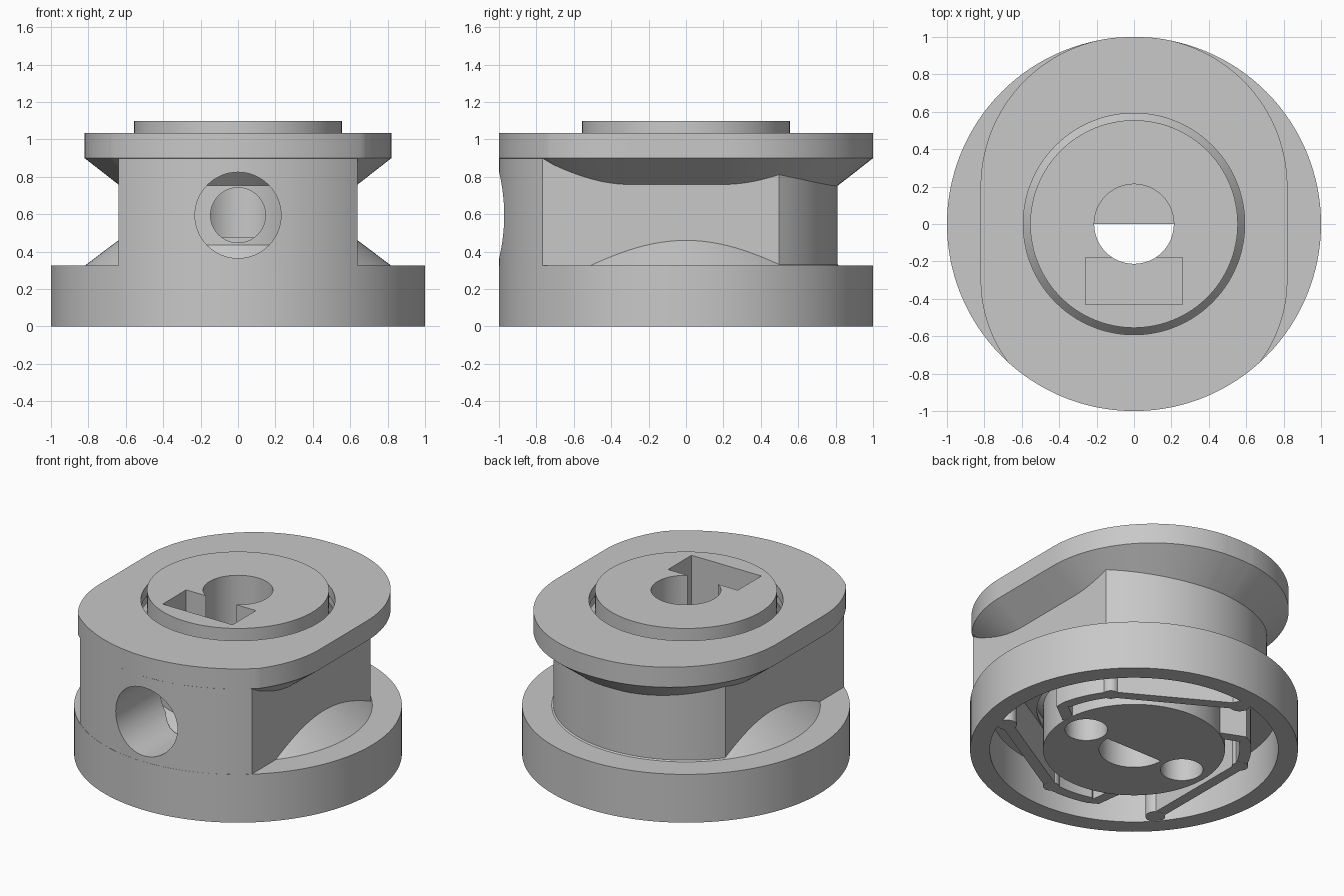
import bpy, bmesh
from math import sin, cos, radians, degrees, acos, asin, pi
from mathutils import Matrix, Vector

cube = bpy.data.objects.get("Cube")
if cube:
    bpy.data.objects.remove(cube, do_unlink=True)

grey = bpy.data.materials.new("light grey")
grey.use_nodes = True
grey.diffuse_color = (0.58, 0.58, 0.58, 1)
grey.node_tree.nodes["Principled BSDF"].inputs["Base Color"].default_value = grey.diffuse_color
SEG = 128


def add(name, bm):
    bmesh.ops.recalc_face_normals(bm, faces=bm.faces)
    mesh = bpy.data.meshes.new(name)
    bm.to_mesh(mesh)
    bm.free()
    mesh.materials.append(grey)
    obj = bpy.data.objects.new(name, mesh)
    bpy.context.collection.objects.link(obj)
    return obj


def loft(name, loops):
    """Join equal loops of 3D points and cap both ends."""
    bm = bmesh.new()
    rings = [[bm.verts.new(p) for p in loop] for loop in loops]
    for a, b in zip(rings, rings[1:]):
        for i in range(len(a)):
            j = (i + 1) % len(a)
            bm.faces.new((a[i], a[j], b[j], b[i]))
    bm.faces.new(rings[0])
    bm.faces.new(rings[-1])
    return add(name, bm)


def prism(name, pts, z0, z1):
    return loft(name, [[(x, y, z) for x, y in pts] for z in (z0, z1)])


def arc(r, a0, a1, n, cx=0, cy=0):
    angles = [radians(a0 + (a1 - a0) * i / n) for i in range(n + 1)]
    return [(cx + r * cos(a), cy + r * sin(a)) for a in angles]


def turned(name, profile, seg=SEG):
    return loft(name, [[(r * cos(2 * pi * i / seg), r * sin(2 * pi * i / seg), z)
                        for i in range(seg)] for r, z in profile])


def pin(name, r, x, y, z0, z1, seg=64):
    obj = turned(name, [(r, z0), (r, z1)], seg)
    obj.data.transform(Matrix.Translation((x, y, 0)))
    return obj


def front_pin(name, r, z):
    """Cylinder running from outside the front to the axis."""
    obj = turned(name, [(r, 0), (r, 1.2)], 64)
    obj.data.transform(Matrix.Translation((0, 0, z)) @ Matrix.Rotation(pi / 2, 4, "X"))
    return obj


def cut(target, cutters):
    for cutter in cutters:
        mod = target.modifiers.new("cut", "BOOLEAN")
        mod.operation, mod.object = "DIFFERENCE", cutter
        # Second solver steps in if the first returns nothing
        for solver in ("EXACT", "MANIFOLD"):
            mod.solver = solver
            bpy.context.view_layer.update()
            graph = bpy.context.evaluated_depsgraph_get()
            mesh = bpy.data.meshes.new_from_object(target.evaluated_get(graph))
            if len(mesh.polygons):
                target.data = mesh
                break
        target.modifiers.clear()


# Shell: base disc, core with flat sides, lower cone
base = turned("base_disc", [(1, 0), (1, 0.325)])
flat, front_r, back_r = 0.64, 0.999, 0.81
fa = degrees(asin(flat / front_r))
ba = degrees(acos(flat / back_r))
core = prism("shell_core", arc(front_r, -90 - fa, -90 + fa, 48) + arc(back_r, ba, 180 - ba, 48),
             0.301, 1.01)
cone = turned("lower_cone", [(0.842, 0.308), (0.625, 0.4717)])

# Top flange: rounded outline with a sloping underside
half = []


def flange_arc(r, a0, a1, n, cx=0, cy=0):
    for (x, y) in arc(r, a0, a1, n, cx, cy):
        half.append((Vector((x, y)), Vector((x - cx, y - cy)).normalized()))


flange_arc(1, -90, -47.5, 24)
flange_arc(0.73, -36, 0, 20, 0.09, -0.3)
flange_arc(0.8, 0, 84, 40, 0.02, 0.2)
flange_arc(1, 85, 90, 3)
mirrored = [(Vector((-p.x, p.y)), Vector((-n.x, n.y))) for p, n in reversed(half[1:-1])]
outline = half + mirrored
flange = loft("top_flange", [[(*(p - n * inset), z) for p, n in outline]
                             for inset, z in ((0.2, 0.744), (0, 0.9), (0, 1.035))])

# Hub profile, reused with clearance for the bore of the shell
hub_profile = [(0.555, 0), (0.555, 0.295), (0.6, 0.35), (0.52, 0.435), (0.52, 0.755),
               (0.6, 0.84), (0.6, 0.91), (0.555, 0.965), (0.555, 1.1)]
bore_profile = [(r + 0.037, z) for r, z in hub_profile]
bore_profile[0] = (bore_profile[0][0], -0.1)
bore_profile[-1] = (bore_profile[-1][0], 1.2)
bore = turned("bore_cutter", bore_profile)
cavity = turned("cavity_cutter", [(0.88, -0.1), (0.88, 0.28)])
access = front_pin("access_cutter", 0.23, 0.595)
cut(base, [bore, cavity])
for part in (core, cone, flange):
    cut(part, [bore, access])

# Hub: half-round shaft hole, nut slot, screw hole, two blind holes below
hub = turned("inner_hub", hub_profile)
hub_cutters = [
    pin("shaft_hole", 0.213, 0, 0, 0.475, 1.2),
    prism("shaft_flat", arc(0.213, 180, 360, 32), -0.1, 0.5),
    prism("nut_slot", [(-0.26, -0.43), (0.26, -0.43), (0.26, -0.18), (-0.26, -0.18)], 0.33, 1.2),
    front_pin("screw_hole", 0.147, 0.595),
    pin("left_hole", 0.13, 0.38, 0, -0.1, 0.3),
    pin("right_hole", 0.13, -0.38, 0, -0.1, 0.3)]
cut(hub, hub_cutters)
for cutter in hub_cutters + [bore, cavity, access]:
    bpy.data.objects.remove(cutter, do_unlink=True)


# Three spring arms from the hub to the shell
def strip(name, path, width):
    pts = [Vector(p) for p in path]
    left, right = [], []
    for i, p in enumerate(pts):
        t = (pts[min(i + 1, len(pts) - 1)] - pts[max(i - 1, 0)]).normalized()
        side = Vector((-t.y, t.x)) * width / 2
        left.append(p + side)
        right.append(p - side)
    return prism(name, left + right[::-1], 0.005, 0.275)


parts = [base, core, cone, flange, hub]
for k in range(3):
    a = 40 + 120 * k
    root = arc(0.54, a - 38, a - 38, 1)[:1]
    bend = arc(0.68, a - 30, a - 2, 8)
    tip = arc(0.83, a + 61, a + 61, 1)[0]
    knee = bend[-1]
    parts.append(strip(f"spring_root_{k + 1}", root + bend, 0.07))
    parts.append(strip(f"spring_arm_{k + 1}", [knee, tip], 0.07))
    parts.append(pin(f"spring_knee_{k + 1}", 0.05, *knee, 0.004, 0.276, 24))
    parts.append(pin(f"spring_tip_{k + 1}", 0.06, *tip, 0.004, 0.276, 24))

# Smooth curved walls, keep edges sharp
bpy.ops.object.select_all(action="DESELECT")
for obj in parts:
    obj.select_set(True)
bpy.context.view_layer.objects.active = base
bpy.ops.object.shade_smooth_by_angle(angle=radians(25))
